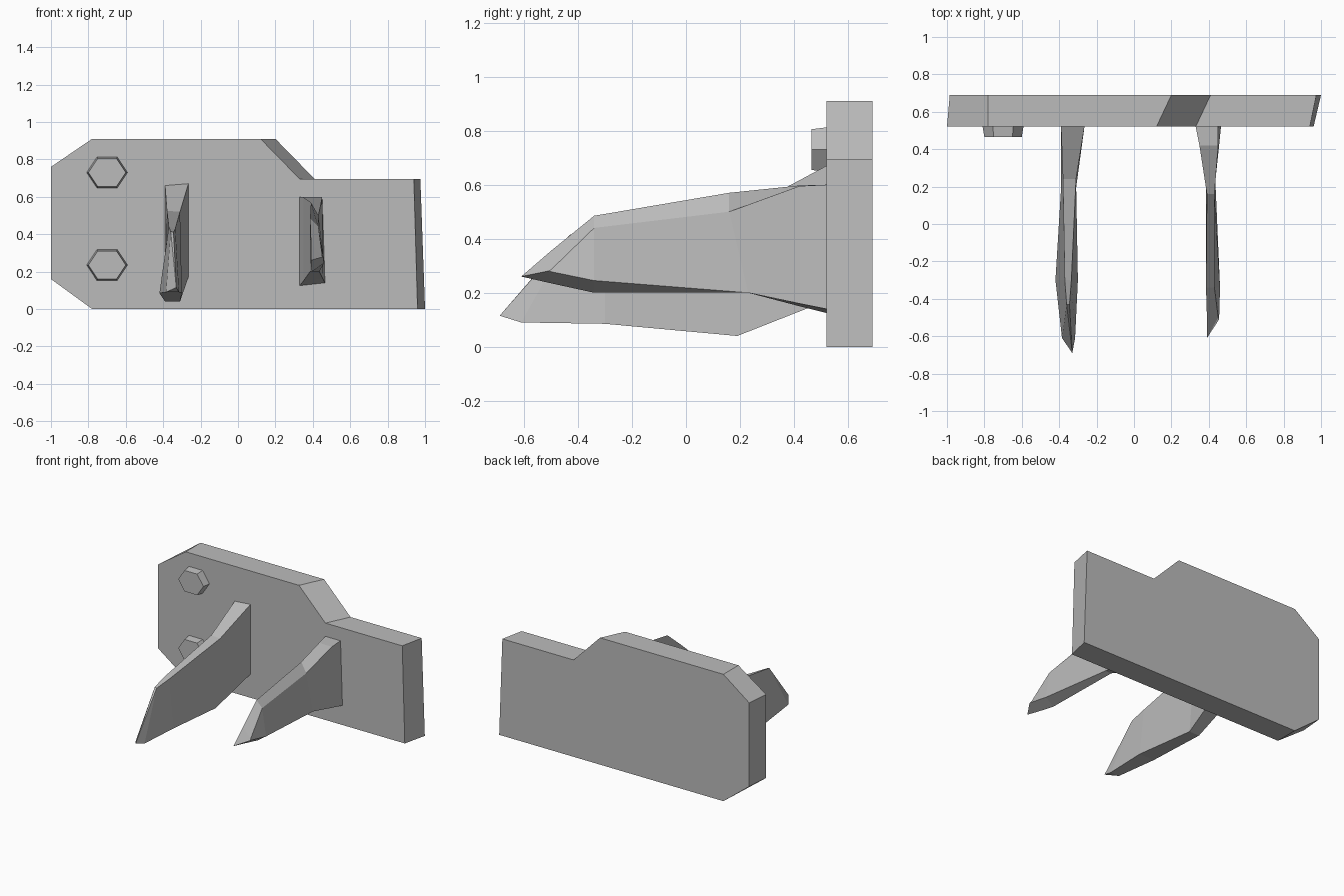
import bpy
import bmesh
import math

default_cube = bpy.data.objects.get("Cube")
if default_cube:
    bpy.data.objects.remove(default_cube, do_unlink=True)

# One plain grey for every part
grey = bpy.data.materials.new("plain grey")
grey.use_nodes = True
grey.diffuse_color = (0.5, 0.5, 0.5, 1)
grey.node_tree.nodes["Principled BSDF"].inputs["Base Color"].default_value = grey.diffuse_color


def loft(name, rings):
    """Skin a closed solid through rings that have equal point counts."""
    bm = bmesh.new()
    loops = [[bm.verts.new(point) for point in ring] for ring in rings]
    for first, second in zip(loops, loops[1:]):
        for i in range(len(first)):
            j = (i + 1) % len(first)
            bm.faces.new((first[i], first[j], second[j], second[i]))
    bm.faces.new(loops[0])
    bm.faces.new(loops[-1])
    # Collapse the pointed end of a spike
    bmesh.ops.remove_doubles(bm, verts=bm.verts, dist=0.0005)
    bmesh.ops.recalc_face_normals(bm, faces=bm.faces)
    mesh = bpy.data.meshes.new(name)
    bm.to_mesh(mesh)
    bm.free()
    mesh.materials.append(grey)
    obj = bpy.data.objects.new(name, mesh)
    bpy.context.collection.objects.link(obj)
    return obj


def spike(name, tip, top_left, top_right, bottom_right, bottom_left):
    """Build a spike from its four long edges, meeting at the tip."""
    rings = list(zip(top_left, top_right, bottom_right, bottom_left))
    rings.append([tip] * 4)
    return loft(name, rings)


# Wall plate: outline of the front face, then the skewed back face
wall_y, back_y = 0.52, 0.69
front_outline = [(-1, 0.16), (-0.78, 0), (0.96, 0), (0.94, 0.695),
                 (0.33, 0.695), (0.12, 0.91), (-0.78, 0.91), (-1, 0.76)]
back_shift = [0.015, 0.0, 0.04, 0.035, 0.08, 0.08, 0.0, 0.015]
plate_front = [(x, wall_y, z) for x, z in front_outline]
plate_back = [(x + shift, back_y, z) for (x, z), shift in zip(front_outline, back_shift)]
loft("wall_plate", [plate_front, plate_back])


# Hexagonal bolt heads with a slightly smaller outer face
def hexagon(center_z, y, radius):
    angles = [math.radians(60 * i) for i in range(6)]
    return [(-0.7 + radius * math.cos(a), y, center_z + 0.87 * radius * math.sin(a))
            for a in angles]


for label, height in (("upper", 0.73), ("lower", 0.235)):
    loft(label + "_bolt", [hexagon(height, wall_y + 0.005, 0.11),
                           hexagon(height, 0.465, 0.1)])

# Large spike on the bolt side
spike(
    "large_spike",
    tip=(-0.33, -0.69, 0.115),
    top_left=[(-0.39, wall_y, 0.66), (-0.38, 0.24, 0.525),
              (-0.37, -0.3, 0.44), (-0.36, -0.43, 0.415)],
    top_right=[(-0.265, wall_y, 0.67), (-0.31, 0.24, 0.52),
               (-0.335, -0.3, 0.43), (-0.345, -0.43, 0.41)],
    bottom_right=[(-0.265, wall_y, 0.17), (-0.31, 0.19, 0.04),
                  (-0.3, -0.3, 0.085), (-0.315, -0.61, 0.09)],
    bottom_left=[(-0.39, wall_y, 0.17), (-0.39, 0.19, 0.04),
                 (-0.42, -0.3, 0.085), (-0.385, -0.61, 0.09)],
)

# Small spike on the notched side
spike(
    "small_spike",
    tip=(0.39, -0.61, 0.26),
    top_left=[(0.33, wall_y, 0.6), (0.35, 0.42, 0.597), (0.39, 0.16, 0.57),
              (0.385, -0.34, 0.485), (0.39, -0.5, 0.355)],
    top_right=[(0.45, wall_y, 0.6), (0.45, 0.42, 0.595), (0.43, 0.16, 0.5),
               (0.43, -0.34, 0.44), (0.45, -0.5, 0.285)],
    bottom_right=[(0.465, wall_y, 0.14), (0.455, 0.42, 0.16), (0.435, 0.23, 0.2),
                  (0.46, -0.34, 0.245), (0.455, -0.51, 0.28)],
    bottom_left=[(0.33, wall_y, 0.125), (0.35, 0.42, 0.15), (0.385, 0.23, 0.2),
                 (0.395, -0.34, 0.2), (0.39, -0.5, 0.235)],
)
